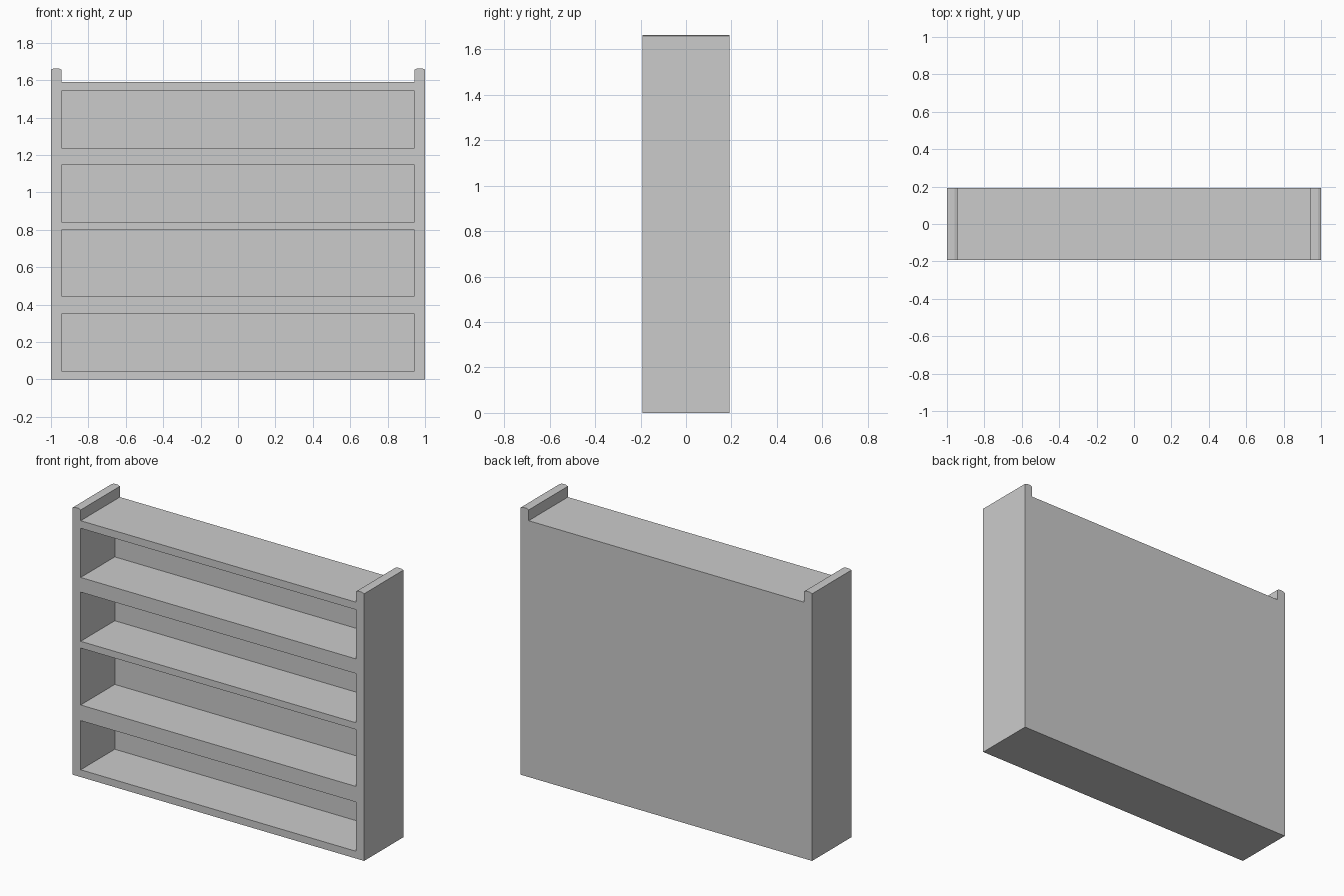
import bpy, bmesh

if "Cube" in bpy.data.objects:
    bpy.data.objects.remove(bpy.data.objects["Cube"])

DEPTH = 0.192      # half depth
INNER_X = 0.945    # inside face of the side panels
BACK_Y = 0.142     # inside face of the back panel


def prism(name, profile, y0, y1):
    """Extrude an x-z outline from y0 to y1."""
    bm = bmesh.new()
    face = bm.faces.new([bm.verts.new((x, y0, z)) for x, z in profile])
    ext = bmesh.ops.extrude_face_region(bm, geom=[face])
    verts = [g for g in ext["geom"] if isinstance(g, bmesh.types.BMVert)]
    bmesh.ops.translate(bm, vec=(0, y1 - y0, 0), verts=verts)
    bmesh.ops.recalc_face_normals(bm, faces=bm.faces)
    mesh = bpy.data.meshes.new(name)
    bm.to_mesh(mesh)
    bm.free()
    obj = bpy.data.objects.new(name, mesh)
    bpy.context.collection.objects.link(obj)
    return obj


# Cabinet body: one fused outline with slightly crowned side panel tops
right = [(1, 0), (1, 1.657), (0.985, 1.663), (0.96, 1.663),
         (INNER_X, 1.657), (INNER_X, 1.59)]
left = [(-x, z) for x, z in reversed(right)]
cabinet = prism("bookcase_body", right + left, -DEPTH, DEPTH)

# Four open compartments, leaving the shelves and the back panel
for z0, z1 in [(0.045, 0.35), (0.447, 0.80), (0.842, 1.147), (1.238, 1.543)]:
    cutter = prism("compartment_cutter",
                   [(-INNER_X, z0), (INNER_X, z0), (INNER_X, z1), (-INNER_X, z1)],
                   -DEPTH - 0.1, BACK_Y)
    cutter.hide_render = True
    bpy.context.view_layer.objects.active = cabinet
    mod = cabinet.modifiers.new("compartment", "BOOLEAN")
    mod.operation = "DIFFERENCE"
    mod.solver = "EXACT"
    mod.object = cutter
    bpy.ops.object.modifier_apply(modifier=mod.name)
    bpy.data.objects.remove(cutter, do_unlink=True)
